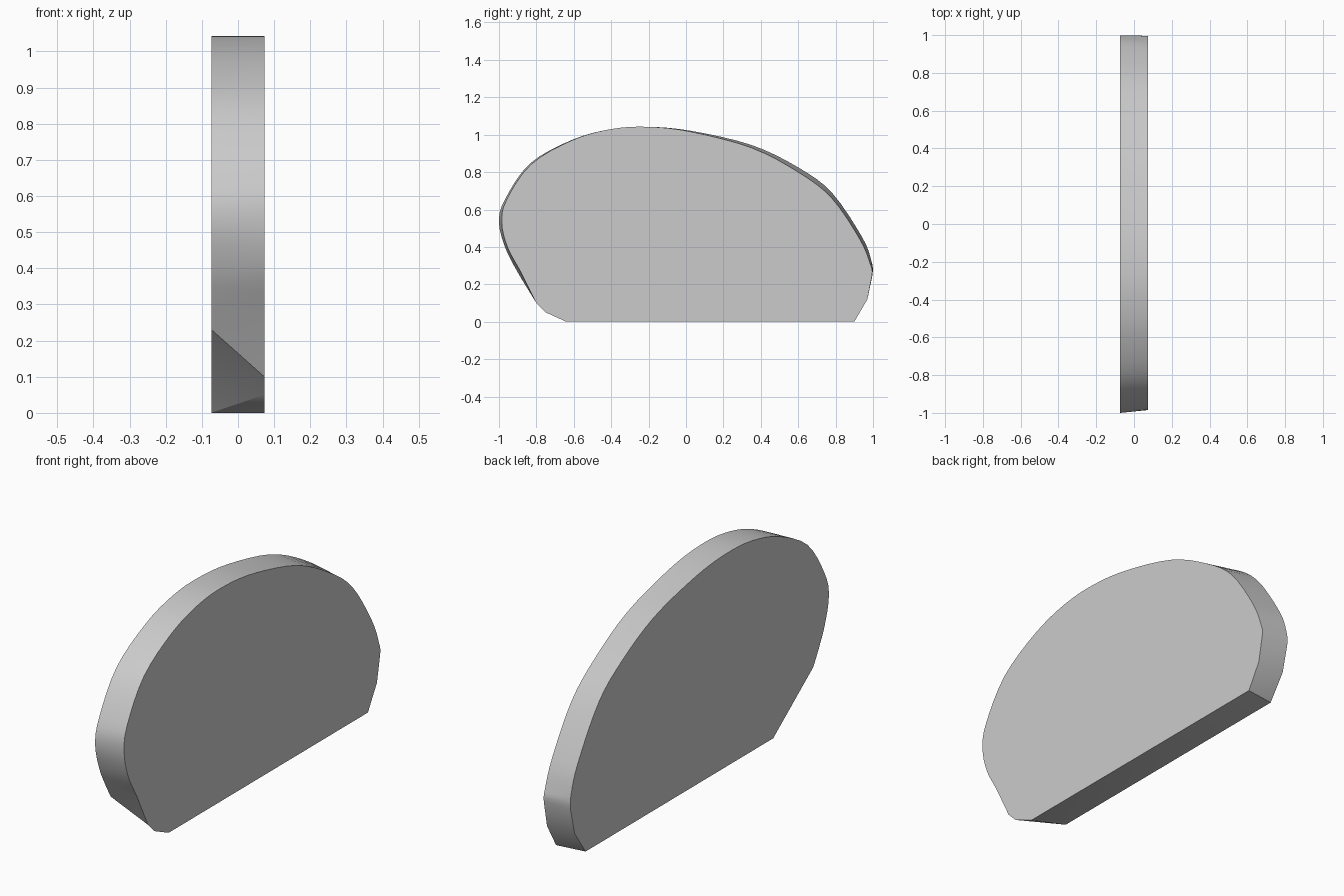
import bpy, bmesh
from mathutils import Vector

if "Cube" in bpy.data.objects:
    bpy.data.objects.remove(bpy.data.objects["Cube"])

HALF = 0.073

# Side outlines as (y, z), from the bottom -y corner over the top to the +y corner
RIGHT = [(-0.64, 0), (-0.75, 0.05), (-0.80, 0.10), (-0.885, 0.27), (-0.955, 0.40),
         (-0.985, 0.53), (-0.96, 0.65), (-0.83, 0.84), (-0.61, 0.97), (-0.40, 1.03),
         (-0.20, 1.042), (0.03, 1.015), (0.35, 0.93), (0.60, 0.80), (0.78, 0.66),
         (0.93, 0.44), (0.985, 0.31), (0.995, 0.25), (0.97, 0.12), (0.90, 0)]
LEFT = [(-0.57, 0), (-0.571, 0.001), (-0.88, 0.23), (-0.92, 0.30), (-0.968, 0.40),
        (-1.0, 0.53), (-0.97, 0.65), (-0.835, 0.845), (-0.61, 0.972), (-0.40, 1.03),
        (-0.20, 1.042), (0.03, 1.02), (0.35, 0.945), (0.60, 0.825), (0.78, 0.69),
        (0.94, 0.455), (0.99, 0.33), (0.997, 0.25), (0.965, 0.12), (0.88, 0)]


def smooth(pts, first=3, last=17, steps=4):
    """Round the upper run of the outline, keep the lower ends straight."""
    p = [Vector(q) for q in pts]
    out = p[:first]
    for i in range(first, last):
        a, b, c, d = p[i - 1:i + 3]
        if i == first:
            a = b * 2 - c
        for k in range(steps):
            t = k / steps
            out.append(0.5 * (2 * b + (c - a) * t + (2 * a - 5 * b + 4 * c - d) * t * t
                              + (3 * b - a - 3 * c + d) * t ** 3))
    return out + p[last:]


# Slab: two outlines joined by a rim
bm = bmesh.new()
right = [bm.verts.new((HALF, y, z)) for y, z in smooth(RIGHT)]
left = [bm.verts.new((-HALF, y, z)) for y, z in smooth(LEFT)]
n = len(right)
for i in range(n):
    j = (i + 1) % n
    bm.faces.new((left[i], right[i], right[j]))
    bm.faces.new((left[i], right[j], left[j]))
bm.faces.new(right)
bm.faces.new(left[::-1])
bmesh.ops.recalc_face_normals(bm, faces=bm.faces[:])

mesh = bpy.data.meshes.new("rounded_slab")
bm.to_mesh(mesh)
bm.free()
slab = bpy.data.objects.new("rounded_slab", mesh)
bpy.context.collection.objects.link(slab)

# Smooth rim, crisp side edges
bpy.context.view_layer.objects.active = slab
slab.select_set(True)
bpy.ops.object.shade_smooth_by_angle(angle=0.5)
